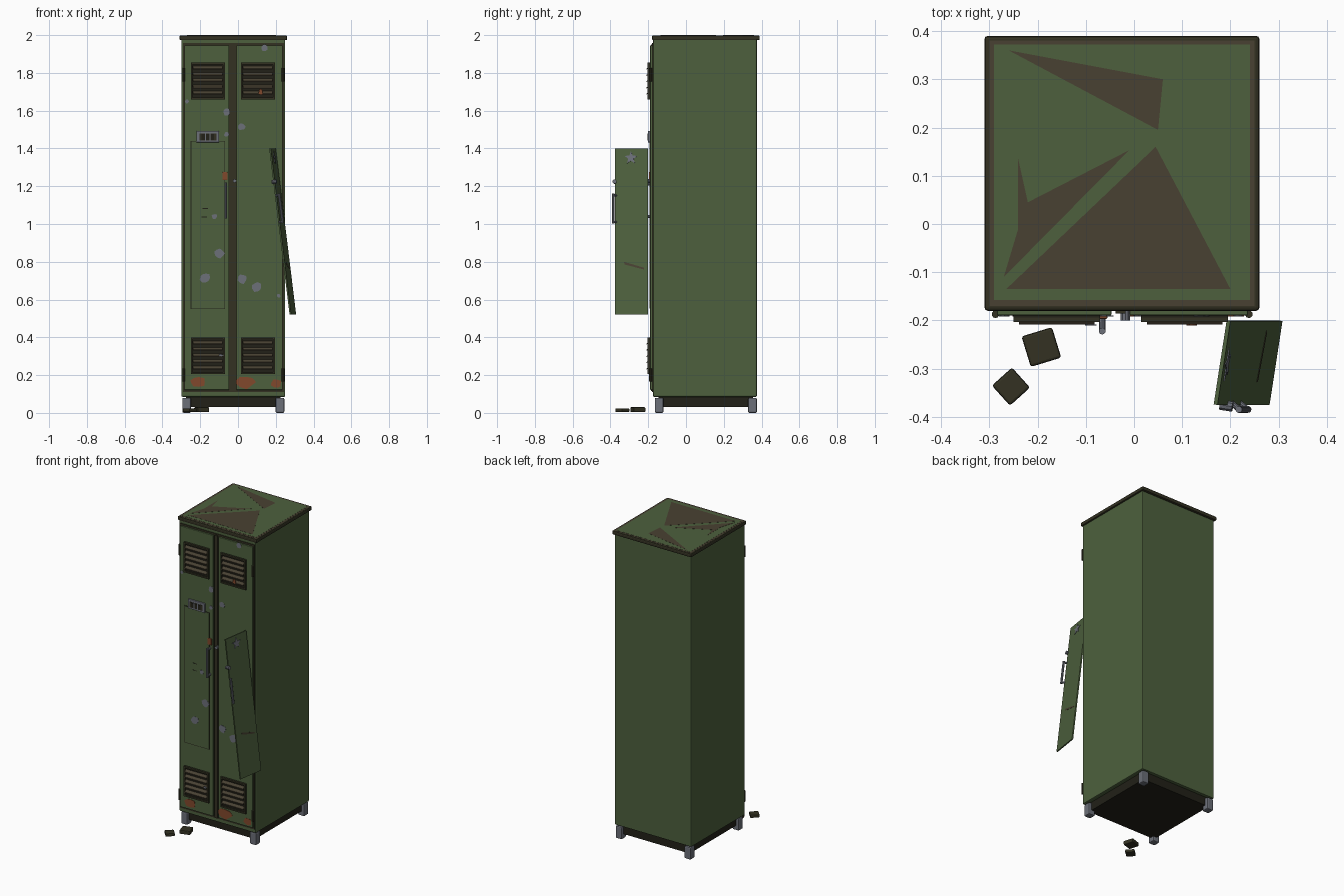
import bpy, bmesh, math, random
from mathutils import Matrix, Vector

if "Cube" in bpy.data.objects:
    bpy.data.objects.remove(bpy.data.objects["Cube"])

random.seed(4)


def mat(name, rgb):
    m = bpy.data.materials.new(name)
    m.diffuse_color = (*rgb, 1)
    m.use_nodes = True
    m.node_tree.nodes["Principled BSDF"].inputs["Base Color"].default_value = m.diffuse_color
    return m


GREEN = mat("army green", (0.075, 0.118, 0.047))
OLIVE = mat("dark olive", (0.033, 0.031, 0.016))
BROWN = mat("bare brown", (0.066, 0.053, 0.032))
DARK = mat("dark recess", (0.016, 0.015, 0.009))
GREY = mat("worn steel", (0.15, 0.16, 0.19))
RUST = mat("rust", (0.22, 0.065, 0.025))


def finish(name, bm, m, mtx=None):
    bmesh.ops.recalc_face_normals(bm, faces=bm.faces)
    me = bpy.data.meshes.new(name)
    bm.to_mesh(me)
    bm.free()
    ob = bpy.data.objects.new(name, me)
    bpy.context.collection.objects.link(ob)
    me.materials.append(m)
    if mtx:
        me.transform(mtx)
    return ob


def box(name, x, y, z, m, bevel=0, mtx=None):
    """Box from (min, max) ranges, optionally with bevelled edges."""
    bm = bmesh.new()
    bmesh.ops.create_cube(bm, size=1)
    for v in bm.verts:
        v.co = Vector([(a + b) / 2 + c * (b - a) for (a, b), c in zip((x, y, z), v.co)])
    if bevel:
        bmesh.ops.bevel(bm, geom=bm.edges[:], offset=bevel, segments=2, affect='EDGES', profile=0.5)
    return finish(name, bm, m, mtx)


def rod(name, p, q, r, m, mtx=None, sides=10):
    """Cylinder between two points."""
    p, q = Vector(p), Vector(q)
    bm = bmesh.new()
    bmesh.ops.create_cone(bm, cap_ends=True, segments=sides, radius1=r, radius2=r, depth=(q - p).length)
    rot = (q - p).to_track_quat('Z', 'Y').to_matrix().to_4x4()
    bmesh.ops.transform(bm, matrix=Matrix.Translation((p + q) / 2) @ rot, verts=bm.verts)
    return finish(name, bm, m, mtx)


def plate(name, pts, push, m, mtx=None):
    """Thin plate from an outline, thickened along the vector push."""
    bm = bmesh.new()
    f = bm.faces.new([bm.verts.new(p) for p in pts])
    ext = bmesh.ops.extrude_face_region(bm, geom=[f])
    bmesh.ops.translate(bm, vec=push, verts=[v for v in ext["geom"] if isinstance(v, bmesh.types.BMVert)])
    return finish(name, bm, m, mtx)


def blotch(name, x, z, rx, rz, m, y=-0.1895):
    """Ragged flake on the front."""
    pts = []
    for i in range(9):
        a, k = math.tau * i / 9, random.uniform(0.75, 1.1)
        pts.append((x + rx * k * math.cos(a), y, z + rz * k * math.sin(a)))
    plate(name, pts, (0, -0.002, 0), m)


# cabinet shell, plinth and feet
box("cabinet_body", (-0.30, 0.25), (-0.175, 0.375), (0.085, 1.98), GREEN, 0.006)
box("plinth", (-0.275, 0.225), (-0.145, 0.355), (0.03, 0.09), DARK)
for x in (-0.272, 0.222):
    for y in (-0.142, 0.352):
        box("foot", (x - 0.023, x + 0.023), (y - 0.023, y + 0.023), (0, 0.08), GREY, 0.007)

# roof with a worn, dented sheet
box("roof_cap", (-0.31, 0.26), (-0.18, 0.39), (1.973, 1.998), OLIVE, 0.007)
box("roof_rim", (-0.30, 0.25), (-0.17, 0.38), (1.99, 1.9985), BROWN)
box("roof_sheet", (-0.29, 0.24), (-0.158, 0.372), (1.99, 1.9992), GREEN)
worn = [
    [(-0.26, 0.36), (0.06, 0.30), (0.05, 0.195)],
    [(0.045, 0.16), (0.20, -0.135), (-0.265, -0.135)],
    [(-0.24, 0.135), (-0.22, 0.045), (-0.01, 0.153), (-0.27, -0.11), (-0.24, -0.01)],
]
for tri in worn:
    plate("roof_worn_patch", [(x, y, 1.9985) for x, y in tri], (0, 0, 0.0014), BROWN)

# door surround, centre post and doors
box("door_recess", (-0.291, 0.243), (-0.179, -0.17), (0.11, 1.958), OLIVE)
box("centre_post", (-0.038, -0.018), (-0.186, -0.17), (0.115, 1.95), OLIVE)
DOORS = ((-0.284, -0.047), (-0.009, 0.236))
for x0, x1 in DOORS:
    box("door", (x0, x1), (-0.19, -0.175), (0.122, 1.946), GREEN, 0.003)
for x in (-0.287, 0.238):
    for z in (0.2, 1.79):
        rod("hinge", (x, -0.187, z - 0.035), (x, -0.187, z + 0.035), 0.008, OLIVE)

# louvred vents
for x0 in (-0.25, 0.015):
    x1 = x0 + 0.18
    for z0 in (0.205, 1.66):
        z1 = z0 + 0.195
        box("vent_back", (x0, x1), (-0.194, -0.188), (z0, z1), DARK)
        for a, b in ((x0, x0 + 0.01), (x1 - 0.01, x1)):
            box("vent_side", (a, b), (-0.203, -0.188), (z0, z1), OLIVE)
        for a, b in ((z0, z0 + 0.01), (z1 - 0.01, z1)):
            box("vent_rail", (x0, x1), (-0.203, -0.188), (a, b), OLIVE)
        for i in range(5):
            z = z0 + 0.025 + i * 0.033
            prof = [(-0.19, z + 0.016), (-0.208, z), (-0.208, z + 0.006), (-0.19, z + 0.022)]
            plate("vent_slat", [(x0 + 0.012, y, h) for y, h in prof], (0.156, 0, 0), BROWN)

# left door panel, name holder, latch and handle
box("panel_outline", (-0.251, -0.068), (-0.1915, -0.188), (0.549, 1.44), DARK)
box("left_panel", (-0.247, -0.072), (-0.193, -0.188), (0.553, 1.436), GREEN)
box("name_holder", (-0.22, -0.10), (-0.201, -0.188), (1.432, 1.492), GREY, 0.003)
box("name_holder_window", (-0.205, -0.115), (-0.2025, -0.2), (1.443, 1.479), OLIVE)
for x in (-0.185, -0.16, -0.135):
    box("name_holder_tab", (x - 0.009, x + 0.009), (-0.205, -0.202), (1.446, 1.476), DARK)
for x in (-0.1725, -0.1475):
    box("name_holder_bar", (x - 0.003, x + 0.003), (-0.204, -0.2), (1.443, 1.479), GREY)
box("latch", (-0.083, -0.055), (-0.197, -0.188), (1.232, 1.275), RUST, 0.003)
rod("handle_bar", (-0.066, -0.222, 1.03), (-0.066, -0.222, 1.22), 0.007, GREY)
for z in (1.04, 1.21):
    rod("handle_post", (-0.066, -0.188, z), (-0.066, -0.222, z), 0.007, GREY)
rod("door_stud", (-0.018, -0.18, 1.228), (-0.018, -0.2, 1.228), 0.01, GREY)
for x, z in ((-0.17, 1.08), (-0.175, 1.035)):
    box("panel_scratch", (x - 0.017, x + 0.012), (-0.194, -0.19), (z, z + 0.004), DARK)

# chipped paint and rust
for x, z, r in ((0.14, 1.935, 0.02), (-0.06, 1.595, 0.021), (0.02, 1.515, 0.02), (-0.06, 1.475, 0.014),
                (-0.27, 1.648, 0.011), (-0.125, 1.04, 0.016), (-0.10, 0.845, 0.028), (-0.175, 0.715, 0.029),
                (0.025, 0.71, 0.026), (0.10, 0.665, 0.027), (0.215, 0.62, 0.011)):
    blotch("paint_chip", x, z, r, r, GREY, -0.192 if x < -0.07 and z < 1.4 else -0.1895)
blotch("vent_chip", -0.09, 0.305, 0.014, 0.007, GREY, -0.208)
blotch("vent_rust", 0.12, 1.70, 0.011, 0.02, RUST, -0.208)
for x, z, rx, rz in ((-0.215, 0.163, 0.044, 0.03), (0.035, 0.163, 0.058, 0.037), (0.203, 0.155, 0.03, 0.022)):
    blotch("rust_patch", x, z, rx, rz, RUST)

# loose panel leaning at the right: local x = outward, y = towards back, z = up its length
along = Vector((0.027, 0.175, 0)).normalized()
up = Vector((-0.108, 0, 0.88)).normalized()
out = along.cross(up).normalized()
lean = Matrix((out, along, up)).transposed().to_4x4()
lean.translation = (0.2365, -0.2875, 0.96)
box("loose_panel", (-0.004, 0.004), (-0.088, 0.088), (-0.443, 0.443), GREEN, 0, lean)
star = []
for i in range(10):
    r, a = (0.036 if i % 2 == 0 else 0.015), math.tau * i / 10
    star.append((0.0035, -0.003 + r * math.sin(a), 0.392 + r * math.cos(a)))
plate("star_badge", star, (0.003, 0, 0), GREY, lean)
plate("loose_panel_scratch", [(0.0035, -0.04, -0.162), (0.0035, 0.068, -0.194),
                              (0.0035, 0.066, -0.203), (0.0035, -0.038, -0.176)], (0.0015, 0, 0), BROWN, lean)
rod("loose_handle_bar", (0.02, -0.095, 0.042), (0.02, -0.095, 0.2), 0.007, GREY, lean)
for z in (0.05, 0.192):
    rod("loose_handle_post", (0, -0.083, z), (0.02, -0.095, z), 0.006, GREY, lean)
rod("loose_panel_stud", (-0.012, -0.09, 0.265), (0.014, -0.09, 0.265), 0.011, GREY, lean)

# broken pieces on the floor
for x, y, s, ang, h in ((-0.255, -0.337, 0.028, 42, 0.024), (-0.192, -0.255, 0.033, 17, 0.03)):
    spot = Matrix.Translation((x, y, 0)) @ Matrix.Rotation(math.radians(ang), 4, 'Z')
    box("floor_fragment", (-s, s), (-s, s), (0.004, h), OLIVE, 0.005, spot)
